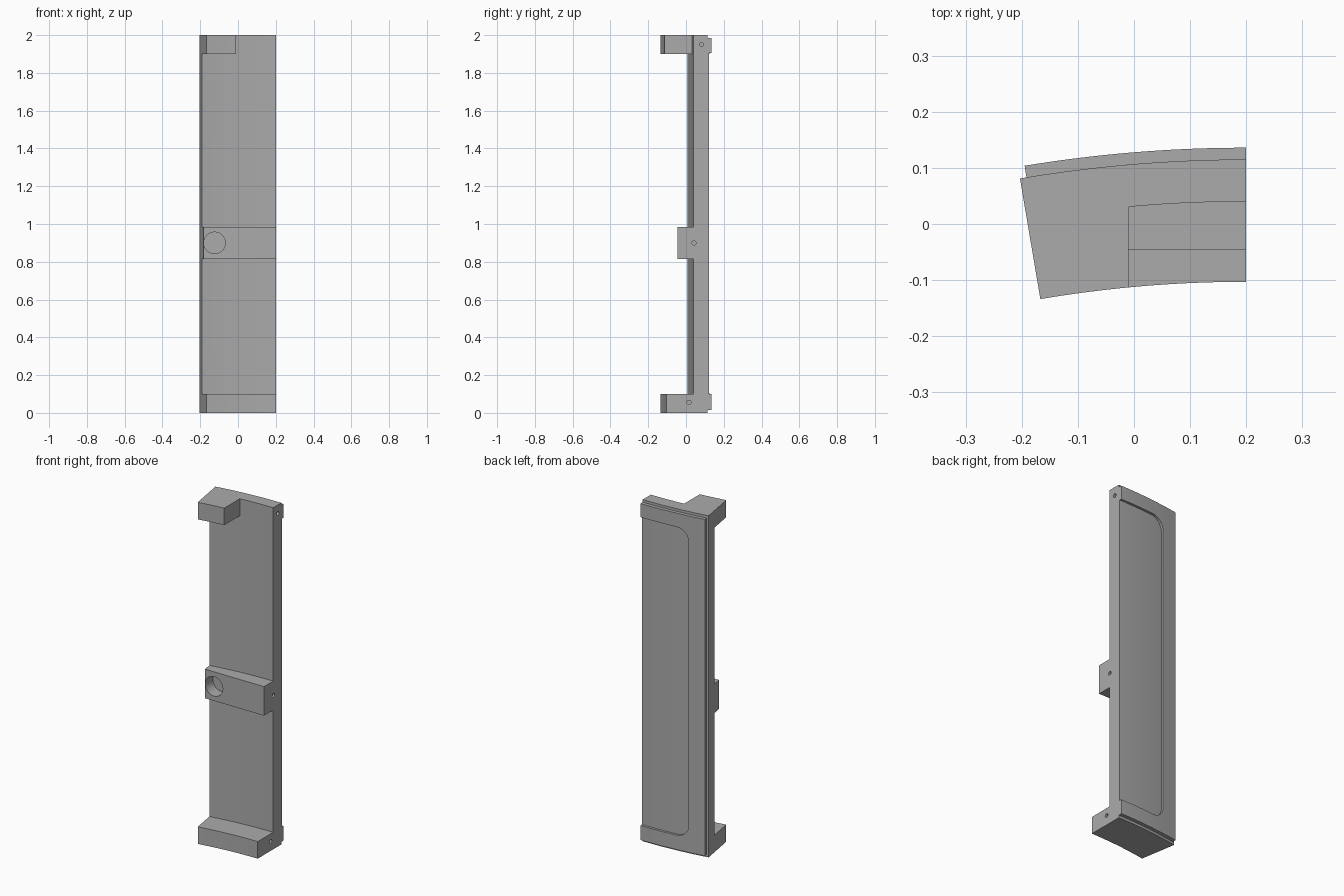
import bpy, bmesh
from math import asin, sin, cos, pi, radians
from mathutils import Vector

if "Cube" in bpy.data.objects:
    bpy.data.objects.remove(bpy.data.objects["Cube"], do_unlink=True)

# Centre of curvature and the main radii of the curved panel
CX, CY = 0.2, -2.303
R_BLOCK, R_FRONT, R_BACK, R_RECESS, R_RIM = 2.2, 2.343, 2.418, 2.425, 2.439
END, RIM_END = radians(9.6), radians(9.32)

grey = bpy.data.materials.new("plain grey")
grey.use_nodes = True
COLOUR = (0.41, 0.41, 0.41, 1)
grey.diffuse_color = COLOUR
grey.node_tree.nodes["Principled BSDF"].inputs["Base Color"].default_value = COLOUR


def polar(r, a):
    return (CX - r * sin(a), CY + r * cos(a))


def arc(r, end, x_start=CX, n=24):
    """Points along an arc from the plane x = x_start to the radial end."""
    a0 = asin((CX - x_start) / r)
    return [polar(r, a0 + (end - a0) * i / n) for i in range(n + 1)]


def circle(u, v, r, n=32):
    return [(u + r * cos(2 * pi * i / n), v + r * sin(2 * pi * i / n)) for i in range(n)]


def prism(name, outline, lo, hi, axis="z"):
    """Extrude a flat outline along one axis from lo to hi."""
    place = {"x": lambda u, v, w: (w, u, v),
             "y": lambda u, v, w: (u, w, v),
             "z": lambda u, v, w: (u, v, w)}[axis]
    bm = bmesh.new()
    face = bm.faces.new([bm.verts.new(place(u, v, lo)) for u, v in outline])
    ext = bmesh.ops.extrude_face_region(bm, geom=[face], use_keep_orig=True)
    moved = [g for g in ext["geom"] if isinstance(g, bmesh.types.BMVert)]
    bmesh.ops.translate(bm, verts=moved, vec=Vector(place(0, 0, hi - lo)))
    bmesh.ops.recalc_face_normals(bm, faces=bm.faces)
    mesh = bpy.data.meshes.new(name)
    bm.to_mesh(mesh)
    bm.free()
    mesh.materials.append(grey)
    obj = bpy.data.objects.new(name, mesh)
    bpy.context.collection.objects.link(obj)
    return obj


def sector(name, r0, r1, end, z0, z1, x_start=CX):
    outline = arc(r0, end, x_start) + arc(r1, end, x_start)[::-1]
    return prism(name, outline, z0, z1)


def activate(obj):
    bpy.ops.object.select_all(action="DESELECT")
    obj.select_set(True)
    bpy.context.view_layer.objects.active = obj


def cut(obj, cutter):
    mod = obj.modifiers.new("cut", "BOOLEAN")
    mod.operation, mod.solver, mod.object = "DIFFERENCE", "EXACT", cutter
    activate(obj)
    bpy.ops.object.modifier_apply(modifier=mod.name)


# Curved wall and its end blocks
wall = sector("curved_wall", R_FRONT, R_BACK, END, 0, 2)
bottom = sector("bottom_block", R_BLOCK, R_FRONT, END, 0, 0.1)
top = sector("top_block", R_BLOCK, R_FRONT, END, 1.9, 2, x_start=-0.01)

# Middle bracket with a flat front
FLAT = -0.045
flat_end = polar((FLAT - CY) / cos(END), END)
middle = prism("middle_bracket", arc(R_FRONT, END) + [flat_end, (CX, FLAT)], 0.815, 0.985)

# Back skin, and a raised rim around a recess with two rounded corners
skin = sector("back_skin", R_BACK, R_RECESS, RIM_END, 0.015, 1.985)
rim = sector("back_rim", R_RECESS, R_RIM, RIM_END, 0.015, 1.985)
LEFT, LOW, HIGH, RAD = -0.1, 0.1, 1.905, 0.075
corner = [i * pi / 2 / 8 for i in range(9)]
recess = [(0.3, LOW), (0.3, HIGH)]
recess += [(LEFT + RAD - RAD * sin(a), HIGH - RAD + RAD * cos(a)) for a in corner]
recess += [(LEFT + RAD - RAD * cos(a), LOW + RAD - RAD * sin(a)) for a in corner]
recess_cutter = prism("recess_cutter", recess, 0, 0.3, "y")
cut(rim, recess_cutter)

# Blind round hole in the bracket
bore = prism("bore_cutter", circle(-0.124, 0.9, 0.057, 48), -0.1, 0.025, "y")
cut(middle, bore)
cut(wall, bore)

# Small pin holes in the flat side
cutters = [recess_cutter, bore]
for y, z, parts in ((0.082, 1.95, [wall]), (0.042, 0.9, [wall, middle]), (0.016, 0.056, [bottom])):
    pin = prism("pin_cutter", circle(y, z, 0.011, 20), 0.15, 0.25, "x")
    cutters.append(pin)
    for part in parts:
        cut(part, pin)

for cutter in cutters:
    bpy.data.objects.remove(cutter, do_unlink=True)

for part in (wall, bottom, top, middle, skin, rim):
    activate(part)
    bpy.ops.object.shade_smooth_by_angle(angle=radians(25))
